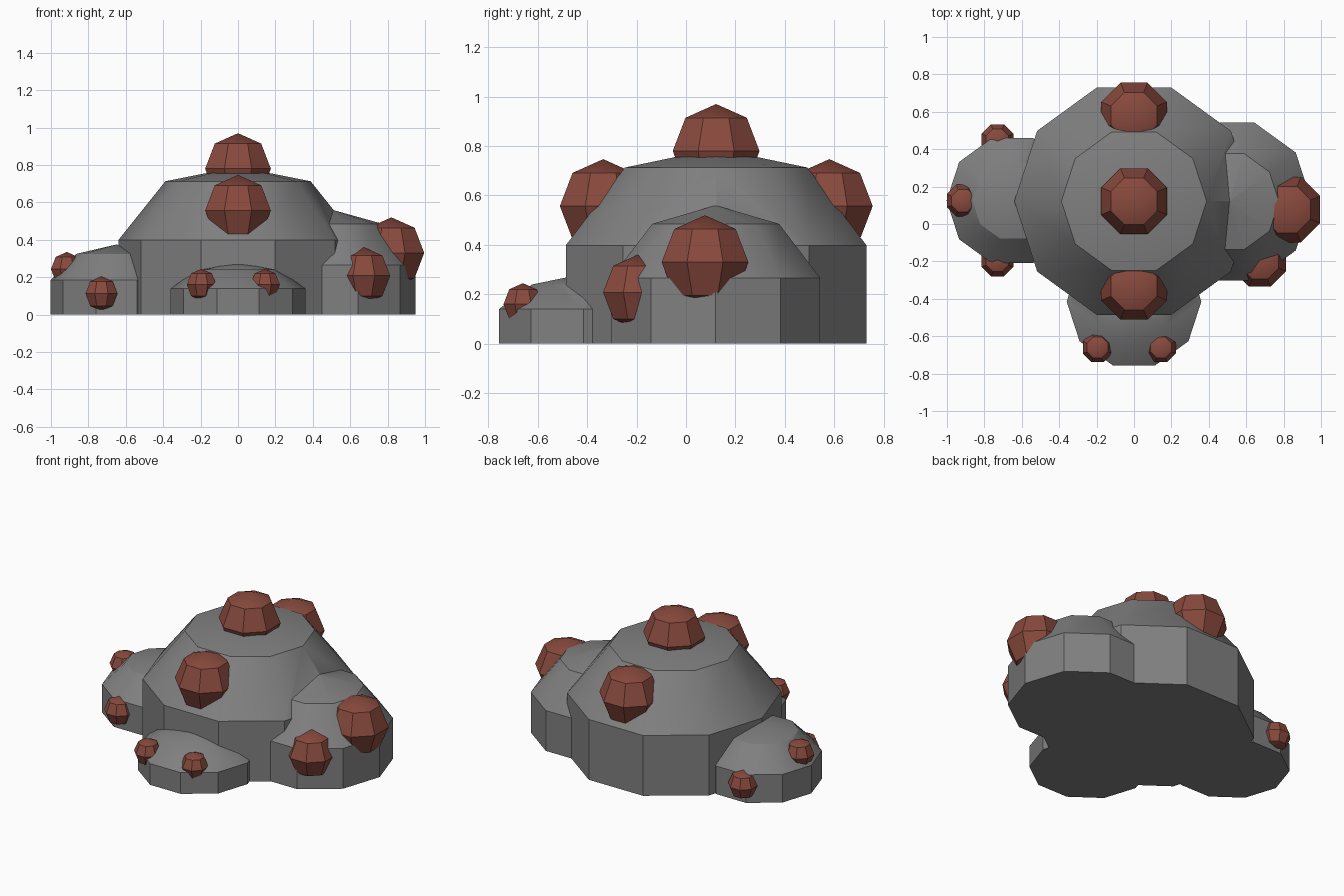
import bpy, bmesh, math

if "Cube" in bpy.data.objects:
    bpy.data.objects.remove(bpy.data.objects["Cube"])


def material(name, rgb):
    m = bpy.data.materials.new(name)
    m.diffuse_color = (*rgb, 1.0)
    m.use_nodes = True
    m.node_tree.nodes["Principled BSDF"].inputs["Base Color"].default_value = m.diffuse_color
    return m


STONE = material("grey stone", (0.215, 0.215, 0.215))
RUST = material("rusty red", (0.25, 0.068, 0.047))


def finish(ob):
    bpy.ops.object.select_all(action='DESELECT')
    bpy.context.view_layer.objects.active = ob
    ob.select_set(True)
    bpy.ops.object.shade_smooth_by_angle(angle=math.radians(30))


def dome(name, x, y, r, wall, shoulder, top):
    """Ten-sided drum with a sloped roof and a shallow pointed cap."""
    bm = bmesh.new()
    rings = []
    for rad, z in ((r, 0), (r, wall), (r * 0.607, shoulder)):
        rings.append([bm.verts.new((x + rad * math.cos(i * math.tau / 10),
                                    y + rad * math.sin(i * math.tau / 10), z))
                      for i in range(10)])
    tip = bm.verts.new((x, y, top))
    bm.faces.new(rings[0][::-1])
    for i in range(10):
        j = (i + 1) % 10
        for a, b in zip(rings, rings[1:]):
            bm.faces.new((a[i], a[j], b[j], b[i]))
        bm.faces.new((rings[2][i], rings[2][j], tip))
    me = bpy.data.meshes.new(name)
    bm.to_mesh(me)
    bm.free()
    me.materials.append(STONE)
    ob = bpy.data.objects.new(name, me)
    bpy.context.collection.objects.link(ob)
    return ob


def knob(name, x, y, z, r):
    """Eight-sided low ball half sunk into a dome."""
    bpy.ops.mesh.primitive_uv_sphere_add(segments=8, ring_count=4, radius=r)
    ob = bpy.context.object
    ob.name = name
    ob.rotation_euler.z = math.pi / 8
    ob.location = (x, y, z)
    ob.data.materials.append(RUST)
    finish(ob)


# Domes: one large and three smaller ones merged into its sides
body = dome("main_dome", 0, 0.122, 0.64, 0.398, 0.713, 0.79)
sides = [dome("left_dome", -0.65, 0.125, 0.352, 0.185, 0.325, 0.375),
         dome("front_dome", 0, -0.415, 0.36, 0.14, 0.24, 0.282),
         dome("right_dome", 0.505, 0.12, 0.445, 0.266, 0.485, 0.56)]
for s in sides:
    mod = body.modifiers.new("merge", 'BOOLEAN')
    mod.operation = 'UNION'
    mod.solver = 'EXACT'
    mod.object = s
    bpy.context.view_layer.objects.active = body
    bpy.ops.object.modifier_apply(modifier=mod.name)
    bpy.data.objects.remove(s)
finish(body)

# Knobs on the main dome
knob("top_knob", 0, 0.122, 0.78, 0.19)
knob("front_knob", 0, -0.335, 0.557, 0.19)
knob("back_knob", 0, 0.58, 0.557, 0.19)

# Knobs on the right dome
knob("right_side_knob", 0.82, 0.077, 0.33, 0.19)
knob("right_front_knob", 0.673, -0.195, 0.208, 0.152)

# Knobs on the left dome
knob("left_side_knob", -0.915, 0.125, 0.243, 0.092)
knob("left_front_knob", -0.73, -0.195, 0.112, 0.092)
knob("left_back_knob", -0.73, 0.447, 0.112, 0.092)

# Knobs on the front dome
knob("front_left_knob", -0.195, -0.66, 0.16, 0.085)
knob("front_right_knob", 0.145, -0.66, 0.16, 0.085)
